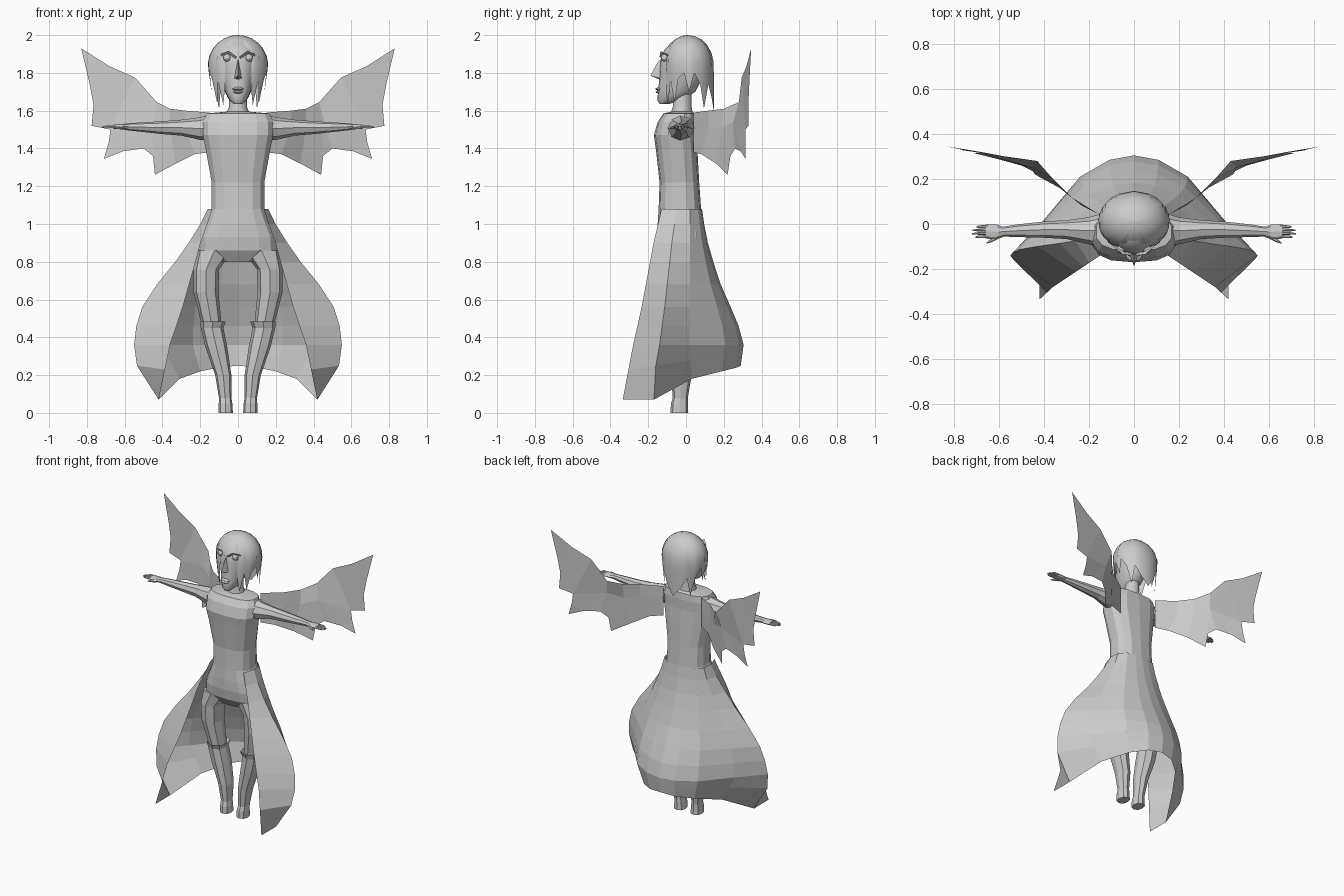
import bpy, math
from mathutils import Vector


def make(name, verts, faces, mirror=False, smooth=None):
    me = bpy.data.meshes.new(name)
    me.from_pydata([tuple(v) for v in verts], [], faces)
    me.validate()
    ob = bpy.data.objects.new(name, me)
    bpy.context.collection.objects.link(ob)
    if mirror:
        m = ob.modifiers.new("Mirror", 'MIRROR')
        m.use_clip = True
        m.merge_threshold = 0.0005
    if smooth:
        bpy.ops.object.select_all(action='DESELECT')
        bpy.context.view_layer.objects.active = ob
        ob.select_set(True)
        bpy.ops.object.shade_smooth_by_angle(angle=math.radians(smooth))
    return ob


def grid_faces(rows, cols, wrap=False):
    n = cols if wrap else cols - 1
    return [(r * cols + c, r * cols + (c + 1) % cols,
             (r + 1) * cols + (c + 1) % cols, (r + 1) * cols + c)
            for r in range(rows - 1) for c in range(n)]


def spow(v, p):
    return math.copysign(abs(v) ** p, v)


def loft_z(name, rings, n=12, p=0.8, mirror=False, smooth=None):
    """Rings of (z, centre x, half width, front y, back y)."""
    verts = []
    for z, cx, hx, yf, yb in rings:
        for i in range(n):
            a = 2 * math.pi * i / n
            verts.append((cx + hx * spow(math.sin(a), p),
                          (yf + yb) / 2 - (yb - yf) / 2 * spow(math.cos(a), p), z))
    k = (len(rings) - 1) * n
    faces = grid_faces(len(rings), n, True)
    faces += [tuple(reversed(range(n))), tuple(range(k, k + n))]
    return make(name, verts, faces, mirror, smooth)


def tube(name, stations, n=8, mirror=True, smooth=None):
    """Limb running along x: stations of (x, y, z, radius y, radius z)."""
    verts = [(x, y + ry * math.cos(2 * math.pi * i / n), z + rz * math.sin(2 * math.pi * i / n))
             for x, y, z, ry, rz in stations for i in range(n)]
    k = (len(stations) - 1) * n
    faces = grid_faces(len(stations), n, True)
    faces += [tuple(reversed(range(n))), tuple(range(k, k + n))]
    return make(name, verts, faces, mirror, smooth)


# Torso and hips
loft_z("torso", [(.80, 0, .10, -.10, .05), (.86, 0, .21, -.14, .08), (.93, 0, .205, -.15, .09),
                 (1.0, 0, .175, -.15, .085), (1.08, 0, .143, -.145, .08), (1.22, 0, .142, -.14, .07),
                 (1.40, 0, .175, -.16, .06), (1.47, 0, .19, -.17, .055), (1.54, 0, .19, -.15, .055),
                 (1.585, 0, .17, -.12, .05), (1.595, 0, .06, -.08, .03)], n=14, p=.75)
loft_z("neck", [(1.56, 0, .07, -.09, .04), (1.62, 0, .048, -.07, .03), (1.74, 0, .048, -.07, .03)],
       n=12, p=1, smooth=40)

# Legs and boots
loft_z("thigh", [(.86, .125, .10, -.13, .07), (.76, .168, .068, -.13, .05), (.64, .17, .066, -.12, .04),
                 (.46, .138, .052, -.09, .03)], n=8, p=.85, mirror=True)
loft_z("boot", [(.45, .135, .05, -.09, .03), (.485, .132, .068, -.11, .05), (.45, .137, .06, -.095, .04),
                (.35, .115, .058, -.09, .045), (.20, .078, .043, -.08, .03), (.08, .068, .033, -.07, .01),
                (.05, .066, .036, -.08, .01), (0, .065, .038, -.082, .012)], n=8, p=.8, mirror=True)

# Arms, palms and fingers
tube("arm", [(.15, -.03, 1.51, .075, .07), (.20, -.03, 1.505, .06, .06), (.30, -.025, 1.51, .042, .042),
             (.40, -.025, 1.51, .036, .034), (.52, -.03, 1.513, .028, .024), (.60, -.035, 1.515, .02, .017)])
tube("palm", [(.58, -.035, 1.515, .022, .016), (.61, -.035, 1.515, .033, .014), (.66, -.033, 1.515, .032, .012)])
for i, tip in enumerate((.705, .72, .718, .70)):
    y = -.056 + .015 * i
    tube("finger", [(.65, y, 1.515, .007, .008), (.69, y - .001, 1.516, .006, .007),
                    (tip, y - .002, 1.513, .003, .004)], n=6)
tube("thumb", [(.605, -.055, 1.512, .012, .01), (.635, -.074, 1.51, .008, .008),
               (.655, -.084, 1.508, .003, .004)], n=6)

# Head
loft_z("head", [(1.635, 0, .022, -.14, -.09), (1.655, 0, .045, -.152, -.03), (1.70, 0, .068, -.148, .05),
                (1.76, 0, .085, -.142, .08), (1.83, 0, .098, -.138, .10), (1.88, 0, .102, -.132, .11),
                (1.92, 0, .098, -.115, .105), (1.96, 0, .07, -.08, .08), (1.98, 0, .03, -.03, .05)],
       n=20, p=.95, smooth=50)
make("nose", [(0, -.135, 1.875), (.022, -.13, 1.77), (0, -.188, 1.785), (0, -.14, 1.765), (0, -.16, 1.84)],
     [(0, 1, 4), (4, 1, 2), (2, 1, 3)], mirror=True)
for z, w, yf in ((1.715, .034, -.165), (1.70, .028, -.162)):
    loft_z("lip", [(z - .009, 0, w * .5, -.15, -.13), (z, 0, w, yf, -.12), (z + .009, 0, w * .4, -.15, -.13)], n=10, p=1)
for s in (-1, 1):
    bpy.ops.mesh.primitive_uv_sphere_add(segments=12, ring_count=8, radius=.02, location=(s * .058, -.112, 1.88))
    bpy.context.object.name = "eye"
# Brows slanting from the nose bridge
make("brow", [(.008, -.14, 1.885), (.05, -.135, 1.915), (.09, -.10, 1.90), (.09, -.09, 1.888),
              (.05, -.122, 1.902), (.012, -.128, 1.872)], [(0, 1, 4, 5), (1, 2, 3, 4)], mirror=True)

# Hair cap with pointed strands: column angle from the front, hem height
hem = [(0, 1.945), (14, 1.92), (25, 1.89), (29, 1.72), (37, 1.63), (46, 1.76), (57, 1.64), (67, 1.77),
       (80, 1.80), (92, 1.70), (104, 1.80), (118, 1.74), (128, 1.61), (142, 1.74), (156, 1.67), (180, 1.60)]
verts, R = [], 10
for r in range(R):
    for deg, h in hem:
        a = math.radians(deg)
        z = 2 - (2 - h) * (1 - math.cos(math.pi / 2 * (r / (R - 1))))
        up = max(z - 1.84, 0) / .16
        f = math.sqrt(max(0, 1 - up * up))
        t = 1 - .9 * max(0, 1.84 - z)
        verts.append((.16 * math.sin(a) * f * t if 0 < deg < 180 else 0, .012 - .135 * math.cos(a) * f, z))
make("hair", verts, grid_faces(R, len(hem)), mirror=True, smooth=50)

# Open-front skirt: columns go front edge, outer corner, side, back
waist = [(.135, -.13), (.16, -.05), (.155, .02), (.11, .065), (.05, .08), (0, .085)]
wide = [(.36, -.28), (.55, -.14), (.40, .02), (.24, .21), (.11, .285), (0, .305)]
hemline = [(.42, -.335, .07), (.42, -.17, .07), (.31, .03, .18), (.20, .19, .22), (.10, .27, .24), (0, .29, .25)]
rows = [(1.08, 0, 0, 0), (1.0, .1, .05, .12), (.9, .26, .14, .28), (.8, .44, .27, .40), (.68, .69, .45, .55),
        (.56, .89, .69, .70), (.46, .97, .88, .85), (.36, 1, 1, 1)]
verts = []
for z, tx, ty, tf in rows:
    for c, (w, o) in enumerate(zip(waist, wide)):
        fx, fy = (tf, tf) if c == 0 else (tx, tf if c == 1 else ty)
        verts.append((w[0] + (o[0] - w[0]) * fx, w[1] + (o[1] - w[1]) * fy, z))
for c, o in enumerate(wide):
    h = Vector(hemline[c])
    low = Vector((*o, .36)).lerp(h, .45)
    if c == 1:
        low = Vector((.535, -.16, .25))
    verts.append(low)
verts += hemline
make("skirt", verts, grid_faces(len(rows) + 2, 6), mirror=True)

# Ragged wings: inner panel, folded middle and outer blade
top = [(.15, .04, 1.59), (.28, .12, 1.60), (.36, .20, 1.61), (.43, .28, 1.645)]
mid = [(.15, .04, 1.50), (.28, .12, 1.51), (.36, .19, 1.51), (.455, .25, 1.54)]
low = [(.15, .04, 1.38), (.23, .08, 1.37), (.33, .16, 1.32), (.44, .22, 1.26)]
make("wing_inner", top + mid + low, grid_faces(3, 4), mirror=True)
blade = [(.43, .28, 1.645), (.545, .295, 1.775), (.68, .32, 1.835), (.83, .345, 1.93), (.785, .335, 1.74),
         (.765, .33, 1.63), (.775, .33, 1.52), (.675, .315, 1.50), (.685, .315, 1.43), (.71, .315, 1.345),
         (.61, .29, 1.385), (.50, .26, 1.40), (.45, .235, 1.36), (.44, .22, 1.26), (.455, .25, 1.54)]
make("wing_blade", blade, [(0, 1, 7, 14), (1, 2, 5, 6, 7), (2, 3, 4, 5), (14, 7, 8, 10), (8, 9, 10),
                           (14, 10, 11), (14, 11, 12, 13)], mirror=True)
